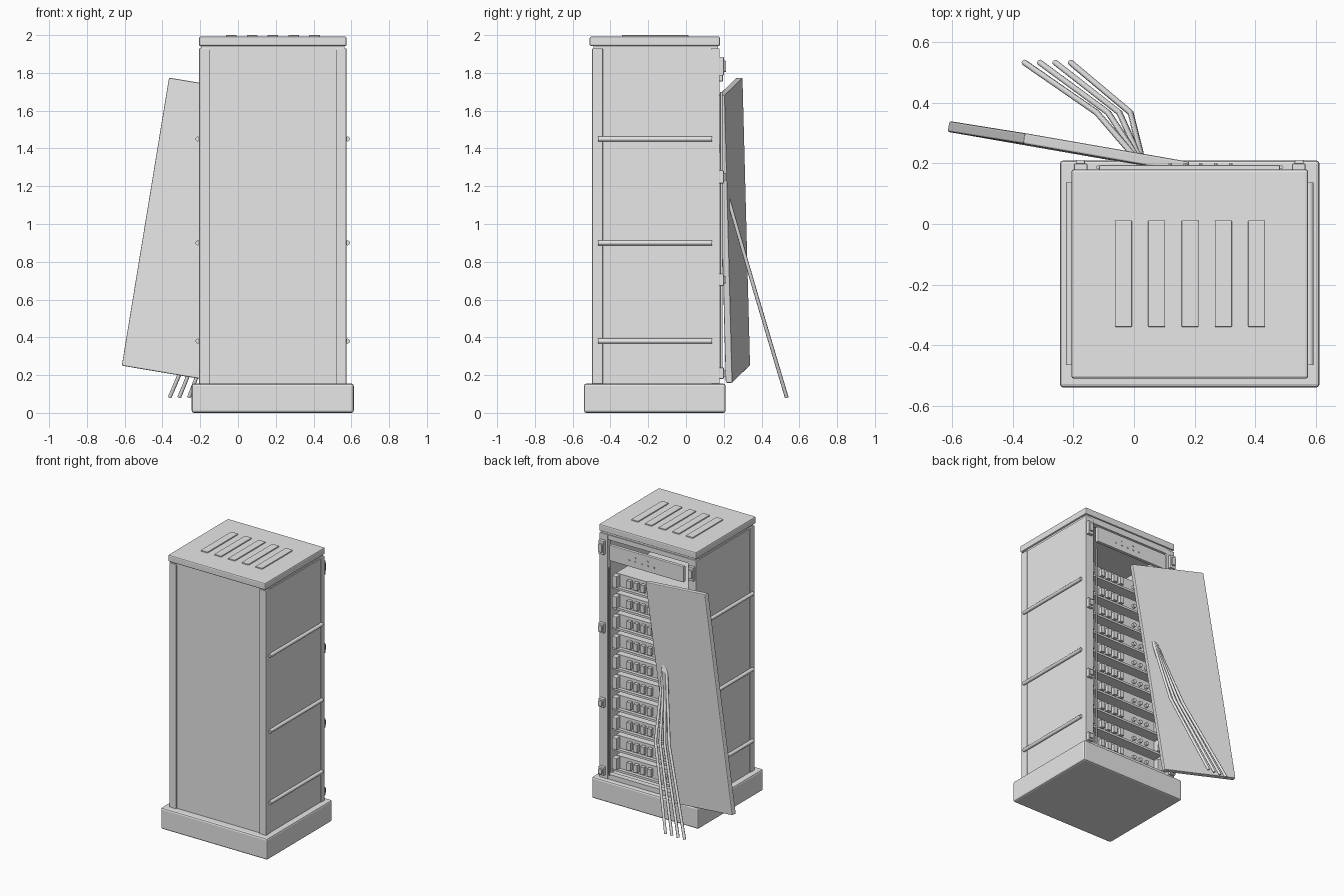
import bpy, bmesh, math
from mathutils import Vector, Matrix

if "Cube" in bpy.data.objects:
    bpy.data.objects.remove(bpy.data.objects["Cube"])

grey = bpy.data.materials.new("light_grey")
grey.diffuse_color = (0.8, 0.8, 0.8, 1)
grey.use_nodes = True
grey.node_tree.nodes["Principled BSDF"].inputs["Base Color"].default_value = grey.diffuse_color
CX = 0.184  # cabinet centre line


def finish(name, bm, bevel=0.0, smooth=False):
    me = bpy.data.meshes.new(name)
    bmesh.ops.recalc_face_normals(bm, faces=bm.faces[:])
    for f in bm.faces:
        f.smooth = smooth and len(f.verts) == 4
    bm.to_mesh(me)
    bm.free()
    me.materials.append(grey)
    ob = bpy.data.objects.new(name, me)
    bpy.context.collection.objects.link(ob)
    if bevel:
        m = ob.modifiers.new("bevel", 'BEVEL')
        m.width = bevel
        m.segments = 2
    return ob


def add_box(bm, x0, x1, y0, y1, z0, z1):
    mat = Matrix.Translation(((x0 + x1) / 2, (y0 + y1) / 2, (z0 + z1) / 2)) \
        @ Matrix.Diagonal((x1 - x0, y1 - y0, z1 - z0, 1))
    bmesh.ops.create_cube(bm, size=1, matrix=mat)


def boxes(name, items, bevel=0.0):
    bm = bmesh.new()
    for b in items:
        add_box(bm, *b)
    return finish(name, bm, bevel)


def mirrored(items):
    return items + [(2 * CX - b[1], 2 * CX - b[0], *b[2:]) for b in items]


def add_rod(bm, a, b, r, n=12):
    a, b = Vector(a), Vector(b)
    d = b - a
    rot = d.to_track_quat('Z', 'Y').to_matrix().to_4x4()
    bmesh.ops.create_cone(bm, cap_ends=True, segments=n, radius1=r, radius2=r,
                          depth=d.length, matrix=Matrix.Translation((a + b) / 2) @ rot)


# Plinth, roof and roof slats
boxes("plinth", [(-0.245, 0.613, -0.54, 0.21, 0, 0.155)], 0.012)
boxes("roof", [(-0.207, 0.575, -0.51, 0.18, 1.942, 1.992)], 0.008)
boxes("roof_neck", [(-0.195, 0.563, -0.49, 0.17, 1.92, 1.945)])
boxes("roof_slats", [(-0.063 + 0.11 * i, -0.007 + 0.11 * i, -0.34, 0.012, 1.985, 2.0)
                     for i in range(5)], 0.003)

# Cabinet shell
boxes("side_walls", mirrored([(0.54, 0.57, -0.485, 0.165, 0.15, 1.925)]))
boxes("front_panel", [(-0.16, 0.53, -0.487, -0.45, 0.15, 1.925)])
boxes("front_corner_posts", mirrored([(0.518, 0.574, -0.497, -0.44, 0.15, 1.93)]), 0.004)
boxes("rear_corner_posts", mirrored([(0.505, 0.574, 0.135, 0.178, 0.15, 1.93)]), 0.004)
boxes("rear_crossbars", [(-0.14, 0.51, 0.135, 0.175, 1.895, 1.93),
                         (-0.14, 0.51, 0.135, 0.175, 0.15, 0.19)])

# Rounded side ribs
bm = bmesh.new()
for z in (0.38, 0.90, 1.45):
    for x in (0.58, 2 * CX - 0.58):
        add_rod(bm, (x, -0.465, z), (x, 0.137, z), 0.013)
finish("side_ribs", bm, smooth=True)

# Hinges with a raised plate and a knuckle
for z, h in ((1.835, 0.05), (1.25, 0.035), (0.705, 0.032), (0.21, 0.03)):
    boxes("hinges", mirrored([(0.522, 0.566, 0.17, 0.2, z - h, z + h),
                              (0.53, 0.56, 0.19, 0.212, z - h * 0.6, z + h * 0.6)]), 0.004)

# Seal rods beside the opening
bm = bmesh.new()
for x in (0.487, 2 * CX - 0.487):
    add_rod(bm, (x, 0.187, 0.19), (x, 0.187, 1.7), 0.006)
finish("seal_rods", bm, smooth=True)

# Control panel with small indicators
boxes("control_panel", [(-0.115, 0.482, 0.17, 0.195, 1.755, 1.87)], 0.004)
bm = bmesh.new()
for i in range(5):
    x = 0.32 - 0.05 * i
    add_rod(bm, (x, 0.193, 1.80), (x, 0.2, 1.80), 0.006, 8)
    if i % 2:
        add_rod(bm, (x, 0.193, 1.83), (x, 0.2, 1.83), 0.006, 8)
finish("panel_indicators", bm)

# Ten rack units with ears, ports and status buttons
units, ears, ports = [], [], []
bm = bmesh.new()
for i in range(10):
    z = 0.21 + 0.147 * i
    units.append((-0.125, 0.493, -0.36, 0.10, z, z + 0.095))
    units.append((-0.14, 0.505, -0.40, 0.125, z - 0.012, z + 0.004))
    ears += mirrored([(0.46, 0.498, 0.09, 0.14, z + 0.005, z + 0.09)])
    for k in range(4):
        x = 0.375 - 0.055 * k
        ports.append((x - 0.015, x + 0.015, 0.095, 0.125, z + 0.02, z + 0.075))
    for k in range(3):
        x = 0.09 - 0.055 * k
        add_rod(bm, (x, 0.095, z + 0.045), (x, 0.118, z + 0.045), 0.014)
finish("unit_buttons", bm)
boxes("rack_units", units)
boxes("unit_ears", ears, 0.003)
boxes("unit_ports", ports)

# Detached door leaning against the opening
corner = Vector((-0.61, 0.34, 0.25))
up = Vector((0.25, -0.04, 1.525)).normalized()
side = Vector((0.545, -0.095, -0.085))
side = (side - up * side.dot(up)).normalized()
depth = side.cross(up)
frame = Matrix((side, depth, up)).transposed().to_4x4()
frame.translation = corner
door = boxes("leaning_door", [(0, 0.56, 0, 0.036, 0, 1.545)], 0.006)
door.matrix_world = frame

# Loose cables hanging out over the door
for i in range(4):
    pts = [(0.0 + 0.008 * i, 0.225, 1.13), (-0.122 + 0.037 * i, 0.367, 0.64),
           (-0.362 + 0.051 * i, 0.533, 0.082)]
    cu = bpy.data.curves.new("cable", 'CURVE')
    cu.dimensions = '3D'
    cu.bevel_depth = 0.01
    cu.bevel_resolution = 2
    cu.use_fill_caps = True
    sp = cu.splines.new('POLY')
    sp.points.add(2)
    for p, c in zip(sp.points, pts):
        p.co = (*c, 1)
    cu.materials.append(grey)
    bpy.context.collection.objects.link(bpy.data.objects.new("cable", cu))
